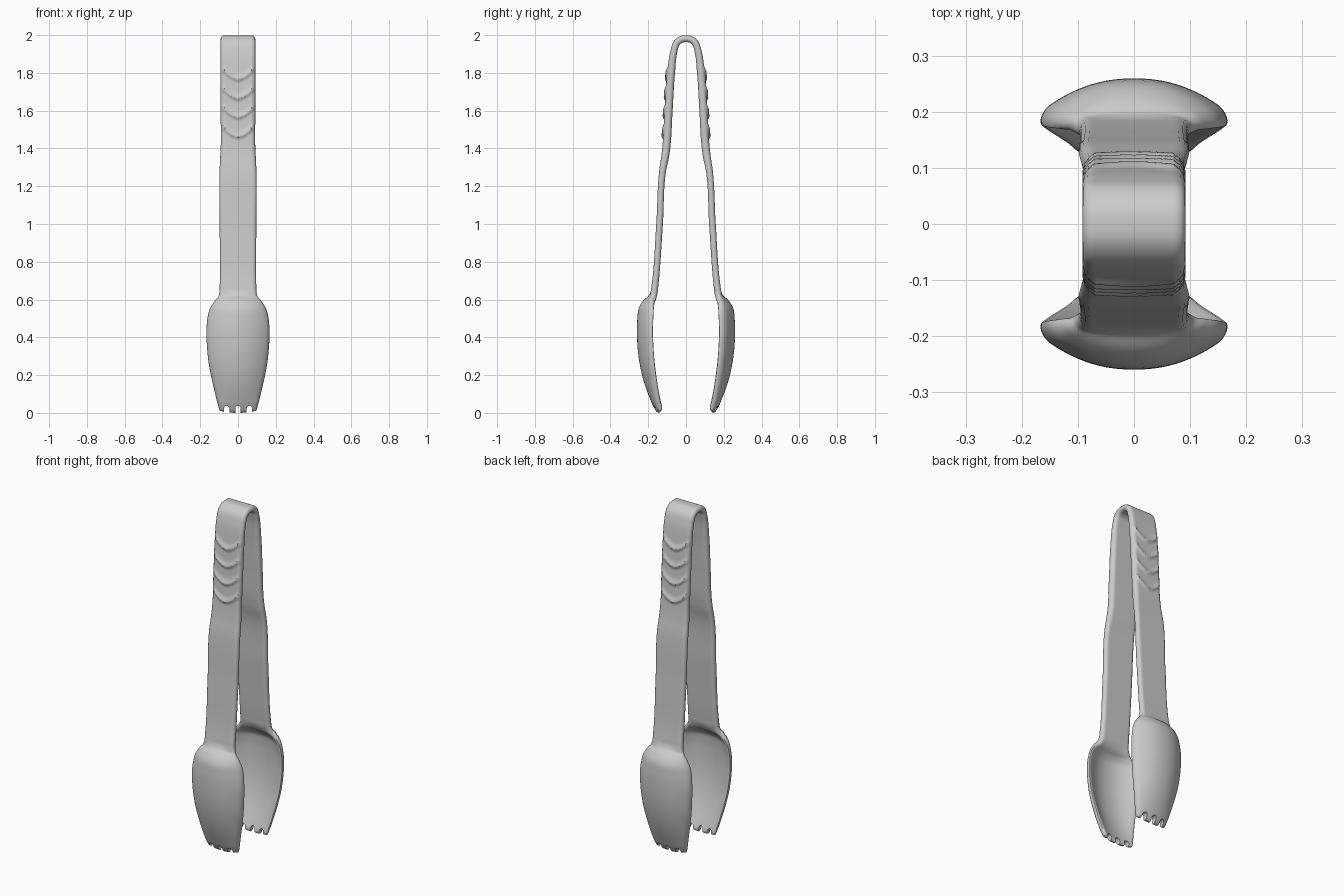
import bpy, bmesh, math
from mathutils import Vector

if "Cube" in bpy.data.objects:
    bpy.data.objects.remove(bpy.data.objects["Cube"])

grey = bpy.data.materials.new("light grey")
grey.diffuse_color = (0.6, 0.6, 0.6, 1)
grey.use_nodes = True
grey.node_tree.nodes["Principled BSDF"].inputs["Base Color"].default_value = grey.diffuse_color

# Stations from apex to tip: centre y, z, half width, rim y (None = flat strap), thickness
STATIONS = [
    (0.0, 1.982, .092, None, .036), (.032, 1.975, .092, None, .036), (.052, 1.955, .092, None, .036),
    (.063, 1.92, .092, None, .037), (.079, 1.8, .092, None, .041), (.092, 1.6, .092, None, .042),
    (.105, 1.4, .092, None, .042), (.110, 1.36, .094, None, .041), (.121, 1.3, .097, None, .037),
    (.140, 1.0, .097, None, .035), (.165, .67, .097, None, .036), (.169, .64, .098, None, .037),
    (.182, .612, .106, .170, .037), (.212, .585, .128, .174, .036), (.234, .55, .150, .178, .034),
    (.241, .50, .162, .181, .033), (.243, .43, .167, .183, .033), (.240, .35, .164, .180, .033),
    (.230, .27, .156, .174, .033), (.210, .18, .139, .163, .033), (.179, .09, .118, .149, .032),
    (.156, .035, .105, .138, .030), (.147, .016, .101, .135, .026), (.143, .006, .098, .134, .016),
    (.142, .002, .097, .134, .006),
]
RIDGES = (1.765, 1.665, 1.565, 1.462)


def smooth_path(points, spacing):
    """Chord-length Hermite interpolation through the stations."""
    pts = [Vector((y, z, w, y if r is None else r, t)) for y, z, w, r, t in points]
    s = [0.0]
    for a, b in zip(pts, pts[1:]):
        s.append(s[-1] + (b - a).length)
    tan = []
    for i in range(len(pts)):
        if 0 < i < len(pts) - 1:
            d0, d1 = s[i] - s[i - 1], s[i + 1] - s[i]
            tan.append(((pts[i] - pts[i - 1]) / d0 * d1 + (pts[i + 1] - pts[i]) / d1 * d0) / (d0 + d1))
        else:
            j = min(i, len(pts) - 2)
            tan.append((pts[j + 1] - pts[j]) / (s[j + 1] - s[j]))
    tan[0] = Vector((1, 0, 0, 1, 0))
    out = []
    for i in range(len(pts) - 1):
        d = s[i + 1] - s[i]
        n = max(2, math.ceil(d / spacing))
        for k in range(n):
            t = k / n
            out.append(pts[i] * (2*t**3 - 3*t*t + 1) + tan[i] * d * (t**3 - 2*t*t + t)
                       + pts[i + 1] * (3*t*t - 2*t**3) + tan[i + 1] * d * (t**3 - t*t))
    return out + [pts[-1]]


def section(w, t, flat=24, arc=6):
    """Pill-shaped cross-section: (across, outward) pairs."""
    r = t / 2
    top = [(-(w - r) + 2 * (w - r) * i / flat, r) for i in range(flat + 1)]
    right = [(w - r + r * math.sin(math.pi * i / arc), r * math.cos(math.pi * i / arc)) for i in range(1, arc)]
    return top + right + [(-x, -n) for x, n in top + right]


def ridge_height(x, z):
    """Curved grip ridges, soft above and crisp below."""
    h = 0
    for zc in RIDGES:
        d = z - zc - .045 * (abs(x) / .075) ** 1.8
        h = max(h, .009 * math.exp(-(d / (.018 if d > 0 else .008)) ** 2))
    return h * max(0, min(1, (.086 - abs(x)) / .012))


# Arm and bowl: one loft from apex to tip, mirrored front to back
path = smooth_path(STATIONS, .008)
bm = bmesh.new()
rings = []
for i, p in enumerate(path):
    a, b = path[max(i - 1, 0)], path[min(i + 1, len(path) - 1)]
    tangent = Vector((1, 0)) if i == 0 else Vector((b[0] - a[0], b[1] - a[1])).normalized()
    normal = Vector((-tangent.y, tangent.x))
    y, z, w, rim, t = p
    sag = max(0, y - rim) if z < .64 else 0
    ring = []
    for x, n in section(w, t):
        lift = .012 * (x / w) ** 2 * max(0, 1 - z / .06)
        if n > 0 and 1.4 < z < 1.9:
            n += ridge_height(x, z)
        ring.append(bm.verts.new((x, y + normal.x * n - sag * abs(x / w) ** 2.2, z + normal.y * n + lift)))
    rings.append(ring)
for r0, r1 in zip(rings, rings[1:]):
    for j in range(len(r0)):
        k = (j + 1) % len(r0)
        bm.faces.new((r0[j], r0[k], r1[k], r1[j]))
bm.faces.new(rings[-1])
for v in rings[0]:
    v.co.y = 0
bmesh.ops.recalc_face_normals(bm, faces=bm.faces)
low = min(v.co.z for v in bm.verts)
bmesh.ops.translate(bm, verts=bm.verts, vec=(0, 0, -low))
mesh = bpy.data.meshes.new("tongs")
bm.to_mesh(mesh)
bm.free()
mesh.materials.append(grey)
tongs = bpy.data.objects.new("tongs", mesh)
bpy.context.collection.objects.link(tongs)
mirror = tongs.modifiers.new("other arm", 'MIRROR')
mirror.use_axis = (False, True, False)
mirror.merge_threshold = .0005

# Arched notches between the four teeth
for n, x in enumerate((-.06, 0, .06)):
    outline = [(x - .014, -.05), (x + .014, -.05)]
    outline += [(x + .014 * math.cos(a * math.pi / 12), .022 + .016 * math.sin(a * math.pi / 12)) for a in range(13)]
    bm = bmesh.new()
    face = bm.faces.new([bm.verts.new((px, -.4, pz)) for px, pz in outline])
    ext = bmesh.ops.extrude_face_region(bm, geom=[face])
    bmesh.ops.translate(bm, verts=[v for v in ext["geom"] if isinstance(v, bmesh.types.BMVert)], vec=(0, .8, 0))
    bmesh.ops.recalc_face_normals(bm, faces=bm.faces)
    cm = bpy.data.meshes.new("notch_cutter")
    bm.to_mesh(cm)
    bm.free()
    cm.materials.append(grey)
    cutter = bpy.data.objects.new(f"notch_cutter_{n + 1}", cm)
    bpy.context.collection.objects.link(cutter)
    cutter.hide_render = True
    cutter.display_type = 'WIRE'
    cut = tongs.modifiers.new("tooth notch", 'BOOLEAN')
    cut.operation = 'DIFFERENCE'
    cut.solver = 'EXACT'
    cut.object = cutter

# Bake the mirror and notches, then shade smooth
bpy.context.view_layer.objects.active = tongs
tongs.select_set(True)
for m in list(tongs.modifiers):
    bpy.ops.object.modifier_apply(modifier=m.name)
for ob in [o for o in bpy.data.objects if o.name.startswith("notch_cutter")]:
    bpy.data.objects.remove(ob)
bpy.ops.object.shade_smooth_by_angle(angle=math.radians(40))
